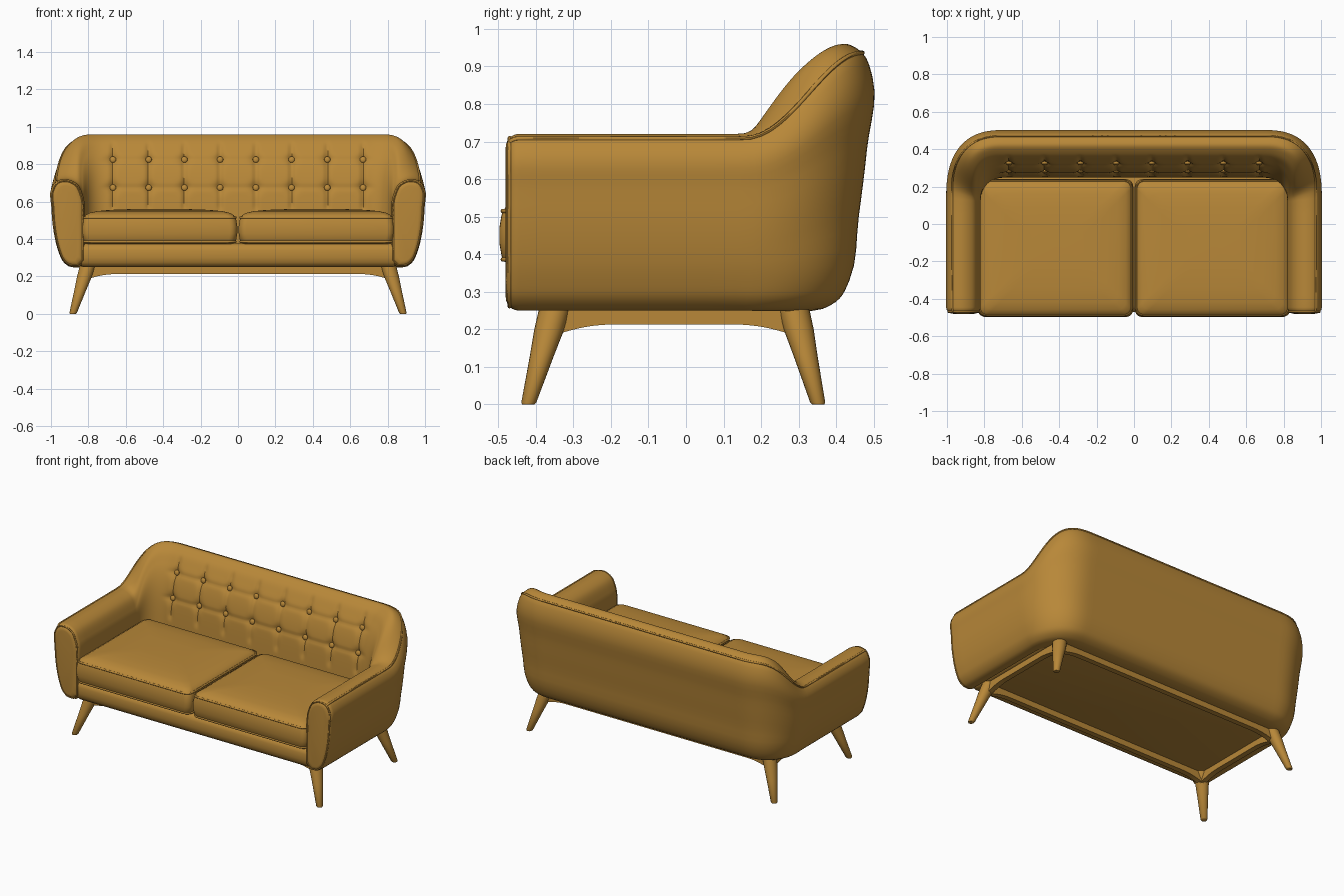
import bpy, bmesh, math
from mathutils import Vector
from mathutils.geometry import interpolate_bezier

cube = bpy.data.objects.get("Cube")
if cube:
    bpy.data.objects.remove(cube, do_unlink=True)

mat = bpy.data.materials.new("mustard fabric")
mat.use_nodes = True
colour = (0.48, 0.245, 0.04, 1)
mat.diffuse_color = colour
mat.node_tree.nodes["Principled BSDF"].inputs["Base Color"].default_value = colour


def lerp(a, b, t):
    return a + (b - a) * t


def smooth(a, b, v):
    t = min(max((v - a) / (b - a), 0), 1)
    return t * t * (3 - 2 * t)


def finish(obj):
    obj.data.materials.clear()
    obj.data.materials.append(mat)
    bpy.ops.object.select_all(action='DESELECT')
    obj.select_set(True)
    bpy.context.view_layer.objects.active = obj
    bpy.ops.object.shade_smooth_by_angle(angle=math.radians(45))


def loft(name, rings):
    """Skin a list of closed rings and cap both ends."""
    bm = bmesh.new()
    rows = [[bm.verts.new(p) for p in ring] for ring in rings]
    n = len(rows[0])
    for a, b in zip(rows, rows[1:]):
        for i in range(n):
            bm.faces.new((a[i], a[(i + 1) % n], b[(i + 1) % n], b[i]))
    bm.faces.new(rows[0])
    bm.faces.new(rows[-1])
    bmesh.ops.recalc_face_normals(bm, faces=bm.faces)
    mesh = bpy.data.meshes.new(name)
    bm.to_mesh(mesh)
    bm.free()
    obj = bpy.data.objects.new(name, mesh)
    bpy.context.collection.objects.link(obj)
    finish(obj)


def piping(name, points, radius, cyclic=False):
    curve = bpy.data.curves.new(name, 'CURVE')
    curve.dimensions = '3D'
    curve.bevel_depth = radius
    curve.bevel_resolution = 2
    line = curve.splines.new('POLY')
    line.points.add(len(points) - 1)
    for p, co in zip(line.points, points):
        p.co = (*co, 1)
    line.use_cyclic_u = cyclic
    obj = bpy.data.objects.new(name, curve)
    bpy.context.collection.objects.link(obj)
    bpy.ops.object.select_all(action='DESELECT')
    obj.select_set(True)
    bpy.context.view_layer.objects.active = obj
    bpy.ops.object.convert(target='MESH')
    finish(bpy.context.view_layer.objects.active)


def spline(ctrl, steps):
    """Smooth 2D line through control points."""
    pts = [Vector(c) for c in ctrl]
    h = [(b - a).length for a, b in zip(pts, pts[1:])]
    tan = [(pts[1] - pts[0]) / h[0]]
    for i in range(1, len(pts) - 1):
        d0, d1 = (pts[i] - pts[i - 1]) / h[i - 1], (pts[i + 1] - pts[i]) / h[i]
        tan.append((d0 * h[i] + d1 * h[i - 1]) / (h[i] + h[i - 1]))
    tan.append((pts[-1] - pts[-2]) / h[-1])
    out = []
    for i, n in enumerate(steps):
        k = h[i] / 3
        out += interpolate_bezier(pts[i], pts[i] + tan[i] * k,
                                  pts[i + 1] - tan[i + 1] * k, pts[i + 1], n + 1)[:-1]
    return out + [pts[-1]]


# Wraparound shell: cross-section for arm (k=0) to back (k=1)
STEPS = [4, 36, 6, 6, 6, 4, 5, 4, 4, 4, 4, 3]
PIPE = sum(STEPS[:5])
COLUMNS = [(i - 3.5) * 0.191 for i in range(8)]
ROWS = (0.675, 0.825)


def section(k, w):
    H = lerp(0.72, 0.96, k)
    crest = w * lerp(0.55, 0.7, k)
    return spline([
        (0, 0.28), (0, 0.5),
        (crest * lerp(0.08, 0.48, k), H - 0.09),
        (crest * lerp(0.4, 0.74, k), H - 0.026),
        (crest, H),
        (w - 0.027, H - lerp(0.012, 0.024, k)),
        (w, H - lerp(0.055, 0.09, k)),
        (w - lerp(0.002, 0.015, k), lerp(0.57, 0.68, k)),
        (w - lerp(0.016, 0.037, k), lerp(0.43, 0.5, k)),
        (w - lerp(0.042, 0.062, k), 0.33),
        (w - lerp(0.065, 0.088, k), 0.282),
        (w - lerp(0.1, 0.135, k), 0.254),
        (0.03, 0.25)], STEPS)


def tuft(x, z):
    """Depth of pleats and button dimples on the inner back."""
    fade = smooth(0.53, 0.58, z) * (1 - smooth(0.88, 0.93, z))
    side = 1 - smooth(0.68, 0.75, abs(x))
    dx = min(abs(x - c) for c in COLUMNS)
    dz = min(abs(z - r) for r in ROWS)
    groove = 0.011 * math.exp(-(dx / 0.012) ** 2) * fade
    pleat = 0.005 * math.exp(-(dz / 0.012) ** 2) * side
    dimple = 0.014 * math.exp(-(dx * dx + dz * dz) / 0.03 ** 2)
    return groove + pleat + dimple


# Plan stations: inner point, outer point, rounding inset
stations = []
FRONT, ROUND = -0.48, 0.035
for i in range(7):
    a = i / 6 * math.pi / 2
    y = FRONT + ROUND * (1 - math.cos(a))
    stations.append(((0.82, y), (1.0, y), ROUND * (1 - math.sin(a))))
for i in range(1, 9):
    y = lerp(FRONT + ROUND, 0.12, i / 9)
    stations.append(((0.82, y), (1.0, y), 0))
for i in range(25):
    a = i / 24 * math.pi / 2
    c, s = max(math.cos(a), 0), math.sin(a)
    stations.append(((0.7 + 0.12 * c, 0.12 + 0.13 * s),
                     (0.7 + 0.3 * c ** 0.8, 0.14 + 0.357 * s ** 0.8), 0))
for i in range(1, 71):
    x = 0.7 * (1 - i / 70)
    stations.append(((x, 0.25), (x, 0.497), 0))

half = []
for inner, outer, inset in stations:
    inner, outer = Vector(inner), Vector(outer)
    w = (outer - inner).length
    d = (outer - inner) / w
    k = smooth(0.14, 0.41, (inner + d * w * 0.66).y) ** 1.2
    ring = []
    for j, (s, z) in enumerate(section(k, w)):
        s = w / 2 + (s - w / 2) * (1 - 2 * inset / w)
        z = 0.485 + (z - 0.485) * (1 - inset / 0.235)
        p = inner + d * s
        if j < PIPE and inner.y > 0.2:
            p += d * tuft(p.x, z)
        ring.append(Vector((p.x, p.y, z)))
    half.append(ring)


def flip(points):
    return [Vector((-p.x, p.y, p.z)) for p in points]


shell = half + [flip(r) for r in reversed(half[:-1])]
loft("wraparound_shell", shell)
piping("shell_piping", [r[PIPE] for r in shell[3:-3]], 0.006)
piping("left_arm_front_piping", half[3], 0.005, True)
piping("right_arm_front_piping", flip(half[3]), 0.005, True)

# Buttons sit in the dimples
back_line = section(1, 0.247)[:PIPE]
for z in ROWS:
    s = min(back_line, key=lambda p: abs(p.y - z)).x
    for x in COLUMNS:
        bpy.ops.mesh.primitive_uv_sphere_add(segments=16, ring_count=8, radius=0.017,
                                             location=(x, 0.25 + s + 0.016, z))
        button = bpy.context.object
        button.name = "back_button"
        button.scale.y = 0.6
        button.rotation_euler.x = -0.25
        finish(button)


def rounded(x0, x1, y0, y1, z, r, inset=0):
    x0, x1, y0, y1 = x0 + inset, x1 - inset, y0 + inset, y1 - inset
    ring = []
    corners = ((x1 - r, y1 - r), (x0 + r, y1 - r), (x0 + r, y0 + r), (x1 - r, y0 + r))
    for q, (cx, cy) in enumerate(corners):
        for i in range(7):
            a = (q + i / 6) * math.pi / 2
            ring.append(Vector((cx + r * math.cos(a), cy + r * math.sin(a), z)))
    return ring


# Seat cushions with crowned tops and piped edges
CUSHION = [(0.03, 0.374), (0.014, 0.38), (0.006, 0.395), (0, 0.43), (0, 0.47), (0.005, 0.5),
           (0.009, 0.515), (0.018, 0.527), (0.04, 0.54), (0.08, 0.549), (0.15, 0.556), (0.26, 0.56)]
for side, x0, x1 in (("left", 0.004, 0.835), ("right", -0.835, -0.004)):
    loft(side + "_seat_cushion", [rounded(x0, x1, -0.497, 0.24, z, 0.04, i) for i, z in CUSHION])
    for edge, z in (("upper", 0.515), ("lower", 0.386)):
        piping(side + "_cushion_" + edge + "_piping",
               rounded(x0, x1, -0.497, 0.24, z, 0.04, 0.009), 0.006, True)

# Upholstered base under the cushions
BASE = [(0.04, 0.25), (0.018, 0.256), (0.005, 0.275), (0, 0.3), (0, 0.34), (0.008, 0.365), (0.025, 0.375)]
loft("seat_base", [rounded(-0.865, 0.865, -0.47, 0.34, z, 0.03, i) for i, z in BASE])

# Splayed tapered legs
for depth, top_y, foot_y in (("front", -0.35, -0.42), ("back", 0.287, 0.352)):
    for side, sign in (("left", 1), ("right", -1)):
        rings = []
        for z, r in ((0, 0.016), (0.005, 0.02), (0.13, 0.032), (0.2, 0.04), (0.262, 0.043)):
            t = z / 0.25
            cx, cy = sign * lerp(0.883, 0.805, t), lerp(foot_y, top_y, t)
            rings.append([(cx + r * math.cos(a * math.pi / 10), cy + r * math.sin(a * math.pi / 10), z)
                          for a in range(20)])
        loft(f"{depth}_{side}_leg", rings)


# Frame rails, deepening in a curve toward the legs
def rail(name, start, end):
    start, end = Vector(start), Vector(end)
    length = (end - start).length
    d = (end - start) / length
    n = Vector((-d.y, d.x)) * 0.017
    rings = []
    for i in range(49):
        v = length * (0.5 - 0.5 * math.cos(i / 48 * math.pi))
        near = max(0, 1 - min(v, length - v) / 0.16)
        low = 0.213 - 0.03 * near ** 2
        p = start + d * v
        rings.append([(*(p + n), 0.256), (*(p - n), 0.256), (*(p - n), low), (*(p + n), low)])
    loft(name, rings)


rail("front_rail", (-0.81, -0.352), (0.81, -0.352))
rail("back_rail", (-0.81, 0.288), (0.81, 0.288))
rail("left_rail", (0.81, -0.352), (0.81, 0.288))
rail("right_rail", (-0.81, -0.352), (-0.81, 0.288))
